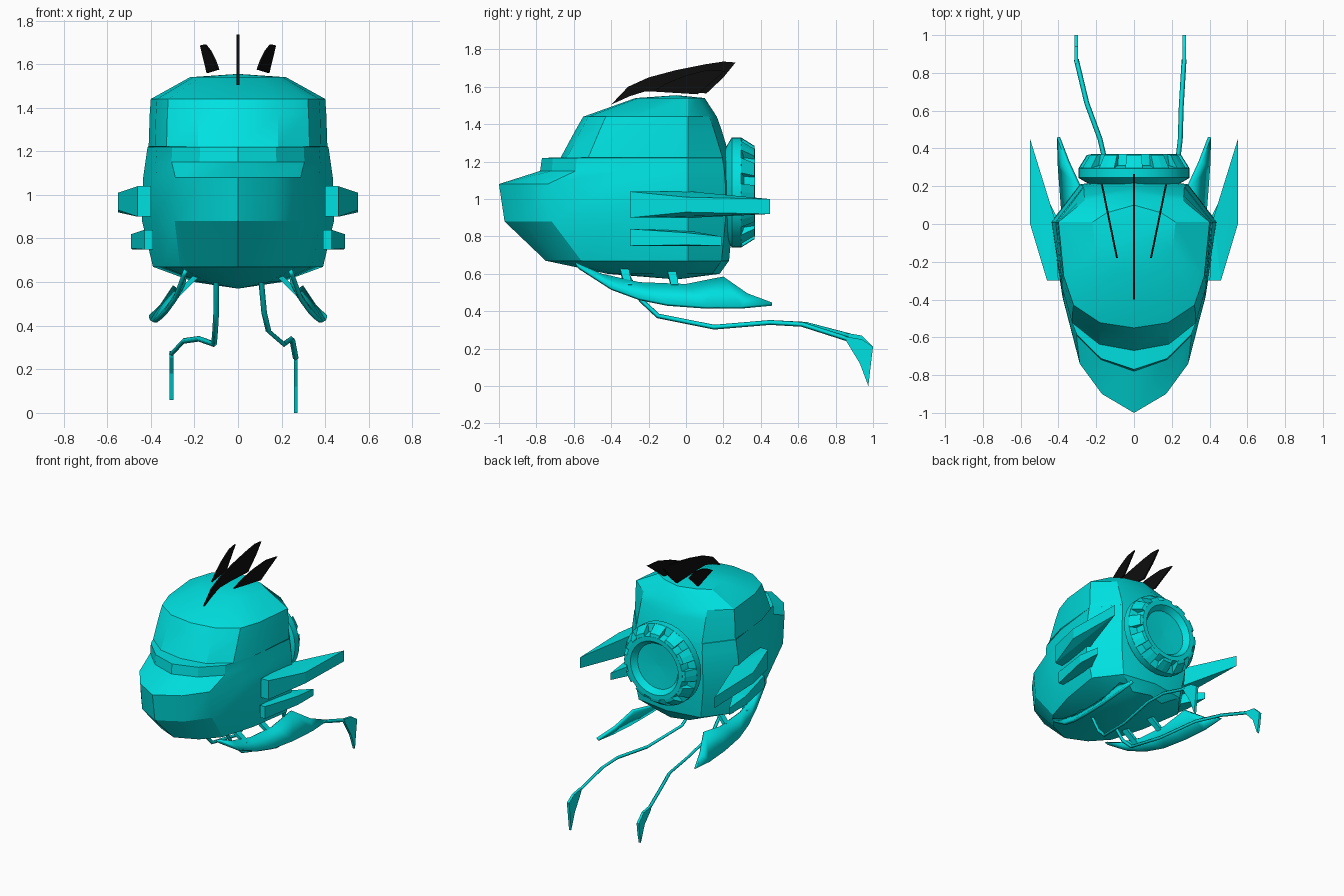
import bpy, bmesh, math
from mathutils import Vector

if "Cube" in bpy.data.objects:
    bpy.data.objects.remove(bpy.data.objects["Cube"])


def material(name, color):
    m = bpy.data.materials.new(name)
    m.diffuse_color = color
    m.use_nodes = True
    m.node_tree.nodes["Principled BSDF"].inputs["Base Color"].default_value = m.diffuse_color
    return m


TEAL = material("teal", (0.0, 0.75, 0.75, 1))
BLACK = material("black", (0.004, 0.004, 0.004, 1))


def finish(name, bm, mat=TEAL, smooth=None):
    bmesh.ops.recalc_face_normals(bm, faces=bm.faces[:])
    me = bpy.data.meshes.new(name)
    bm.to_mesh(me)
    bm.free()
    ob = bpy.data.objects.new(name, me)
    bpy.context.collection.objects.link(ob)
    me.materials.append(mat)
    if smooth:
        bpy.ops.object.select_all(action='DESELECT')
        ob.select_set(True)
        bpy.context.view_layer.objects.active = ob
        bpy.ops.object.shade_smooth_by_angle(angle=math.radians(smooth))
    return ob


def bridge(bm, rings, closed=True):
    for a, b in zip(rings, rings[1:]):
        n = len(a)
        for i in range(n if closed else n - 1):
            j = (i + 1) % n
            bm.faces.new((a[i], a[j], b[j], b[i]))


def hull(name, pts, mat=TEAL):
    bm = bmesh.new()
    for p in pts:
        bm.verts.new(p)
    bmesh.ops.convex_hull(bm, input=bm.verts[:])
    bmesh.ops.dissolve_limit(bm, angle_limit=0.02, verts=bm.verts[:], edges=bm.edges[:])
    return finish(name, bm, mat)


def plate(name, pts, offset, mat=TEAL):
    """Flat polygon thickened evenly along an offset vector."""
    bm = bmesh.new()
    o = Vector(offset)
    a = [bm.verts.new(Vector(p) - o) for p in pts]
    b = [bm.verts.new(Vector(p) + o) for p in pts]
    bm.faces.new(a)
    bm.faces.new(b[::-1])
    bridge(bm, [a, b])
    return finish(name, bm, mat)


def tube(name, pts, r, sides=4):
    cu = bpy.data.curves.new(name, 'CURVE')
    cu.dimensions = '3D'
    cu.bevel_depth = r
    cu.bevel_resolution = 0
    cu.use_fill_caps = True
    sp = cu.splines.new('POLY')
    sp.points.add(len(pts) - 1)
    for q, p in zip(sp.points, pts):
        q.co = (*p, 1)
    cu.materials.append(TEAL)
    ob = bpy.data.objects.new(name, cu)
    bpy.context.collection.objects.link(ob)


# Head: stacked outlines (z, front y, half width, back y, bluntness of the front)
levels = [(0.60, -0.42, 0.20, 0.18, 0.3), (0.67, -0.75, 0.39, 0.23, 0.15),
          (0.88, -0.97, 0.44, 0.25, 0), (1.08, -1.0, 0.435, 0.25, 0),
          (1.15, -0.78, 0.425, 0.245, 0.4), (1.22, -0.77, 0.415, 0.235, 0.5),
          (1.222, -0.67, 0.41, 0.235, 1), (1.37, -0.59, 0.405, 0.19, 1),
          (1.44, -0.55, 0.40, 0.165, 1), (1.54, -0.27, 0.22, 0.10, 1)]
pointed = [(0.39, 0.10), (0.66, 0.26), (0.86, 0.60)]
blunt = [(0.45, 0.05), (0.80, 0.22), (0.93, 0.50)]
bm = bmesh.new()
rings = []
for z, yf, w, yb, b in levels:
    half = [(w * (p[0] + (q[0] - p[0]) * b), yf * (1 - p[1] - (q[1] - p[1]) * b))
            for p, q in zip(pointed, blunt)]
    half += [(w, 0.01), (0.65 * w, yb - 0.04)]
    loop = [(0, yf)] + half + [(0, yb)] + [(-x, y) for x, y in reversed(half)]
    rings.append([bm.verts.new((x, y, z)) for x, y in loop])
bridge(bm, rings)
for ring, c in ((rings[0], (0, -0.05, 0.57)), (rings[-1], (0, -0.05, 1.555))):
    v = bm.verts.new(c)
    for i in range(len(ring)):
        bm.faces.new((ring[i], ring[(i + 1) % len(ring)], v))
finish("head", bm, smooth=24)

# Rear thruster: turned dish with a ring of wedge teeth
CZ = 1.035


def polar(r, y, a):
    return (r * math.sin(a), y, CZ + r * math.cos(a))


N = 36
profile = [(0.20, 0.19), (0.27, 0.23), (0.295, 0.245), (0.295, 0.295), (0.24, 0.31),
           (0.228, 0.37), (0.195, 0.37), (0.165, 0.33), (0.01, 0.32)]
bm = bmesh.new()
rings = [[bm.verts.new(polar(r, y, math.tau * i / N)) for i in range(N)] for r, y in profile]
bridge(bm, rings)
bm.faces.new(rings[0])
bm.faces.new(rings[-1])
finish("thruster", bm, smooth=25)
for k in range(12):
    a0 = math.tau * k / 12
    hull("thruster_tooth", [polar(r, y, a0 + s * math.radians(9))
                            for r, y in ((0.295, 0.293), (0.25, 0.365), (0.222, 0.37), (0.235, 0.30))
                            for s in (-1, 0, 1)])

for s, side in ((1, "right"), (-1, "left")):
    # Side fins: wedges as (x, y, low z, high z)
    fins = {"upper_fin": [(0.40, -0.30, 0.90, 1.04), (0.46, -0.30, 0.90, 1.04), (0.55, 0, 0.93, 1.01),
                          (0.55, 0.45, 0.92, 1.0), (0.42, 0.03, 0.90, 1.04)],
            "lower_fin": [(0.39, -0.30, 0.75, 0.84), (0.43, -0.30, 0.75, 0.84), (0.49, 0, 0.755, 0.82),
                          (0.485, 0.19, 0.75, 0.80), (0.40, 0.02, 0.75, 0.83)]}
    for name, pts in fins.items():
        hull(f"{side}_{name}", [(s * x, y, z) for x, y, lo, hi in pts for z in (lo, hi)])

    # Curved under-blade between an upper and a lower edge
    upper = [(0.24, -0.59, 0.655), (0.25, -0.45, 0.595), (0.27, -0.25, 0.55), (0.28, 0, 0.54),
             (0.29, 0.2, 0.58), (0.35, 0.33, 0.49), (0.40, 0.46, 0.442)]
    lower = [(0.25, -0.57, 0.63), (0.29, -0.4, 0.52), (0.33, -0.25, 0.465), (0.36, -0.1, 0.435),
             (0.38, 0.1, 0.42), (0.395, 0.3, 0.42), (0.40, 0.46, 0.435)]
    bm = bmesh.new()
    bridge(bm, [[bm.verts.new((s * x, y, z)) for x, y, z in e] for e in (upper, lower)], closed=False)
    ob = finish(f"{side}_under_blade", bm, smooth=30)
    mod = ob.modifiers.new("thickness", 'SOLIDIFY')
    mod.thickness = 0.02
    mod.offset = 0

    # Struts holding the blade
    for y in (-0.31, -0.06):
        plate(f"{side}_blade_strut", [(s * 0.17, y - 0.05, 0.65), (s * 0.17, y, 0.65),
                                      (s * 0.285, y + 0.02, 0.535), (s * 0.285, y - 0.02, 0.535)],
              (s * 0.008, 0, 0.008))

    # Side crest feather
    feather = [(0, 1.575), (0.2, 1.62), (0.45, 1.66), (0.75, 1.69), (1, 1.685), (0.83, 1.63), (0.62, 1.56)]
    plate(f"{side}_crest", [(s * (0.09 + 0.08 * t), -0.18 + 0.39 * t, z) for t, z in feather],
          (0.005, 0, 0), BLACK)

# Centre crest
crest = [(-0.40, 1.505), (-0.31, 1.6), (-0.2, 1.65), (-0.05, 1.69), (0.1, 1.72), (0.2, 1.735),
         (0.265, 1.73), (0.2, 1.65), (0.11, 1.565), (-0.1, 1.575), (-0.22, 1.575), (-0.3, 1.55)]
plate("centre_crest", [(0, y, z) for y, z in crest], (0.006, 0, 0), BLACK)

# Trailing whiskers, each ending in a drooping tip
whiskers = {"right": [(0.105, -0.33, 0.62), (0.12, -0.24, 0.46), (0.14, -0.15, 0.375), (0.21, 0.15, 0.315),
                      (0.245, 0.45, 0.34), (0.25, 0.62, 0.33), (0.265, 0.87, 0.25)],
            "left": [(-0.10, -0.33, 0.62), (-0.10, -0.24, 0.46), (-0.105, -0.15, 0.375), (-0.11, 0.15, 0.315),
                     (-0.18, 0.45, 0.34), (-0.25, 0.64, 0.33), (-0.305, 0.87, 0.27)]}
for side, pts in whiskers.items():
    tube(f"{side}_whisker", pts, 0.013)
    x, y, z = pts[-1]
    end = 0.0 if side == "right" else 0.06
    plate(f"{side}_whisker_tip", [(x, 0.85, z + 0.015), (x, 0.94, z), (x, 1.0, 0.21), (x, 0.99, 0.13),
                                  (x, 0.975, end), (x, 0.93, end + 0.12), (x, 0.86, z - 0.015)], (0.009, 0, 0))
